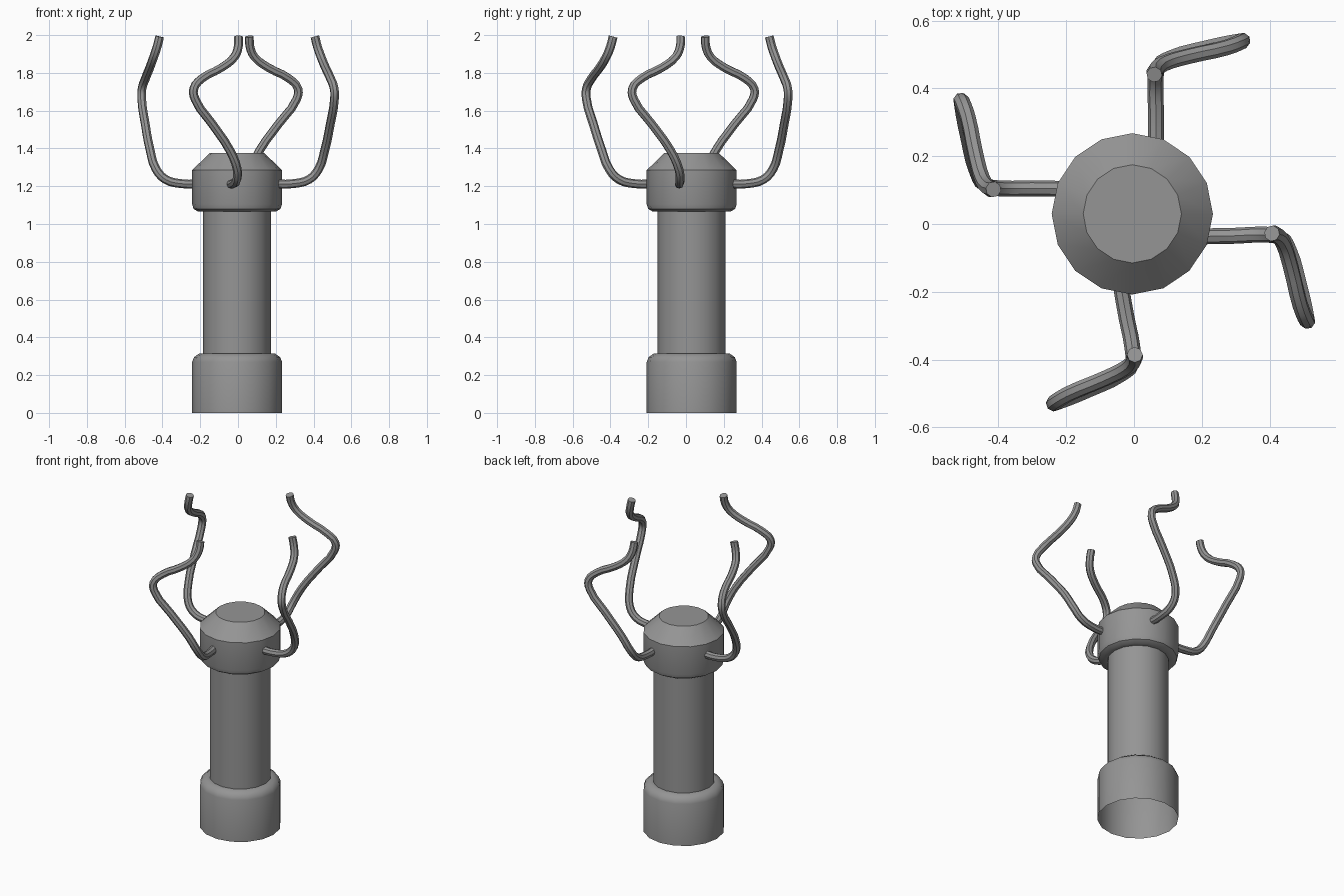
import bpy, bmesh, math
from mathutils import Vector, Matrix

cube = bpy.data.objects.get("Cube")
if cube:
    bpy.data.objects.remove(cube, do_unlink=True)

CENTRE = Vector((-0.005, 0.03, 0))
SIDES = 16

grey = bpy.data.materials.new("plain grey")
grey.use_nodes = True
colour = (0.3, 0.3, 0.3, 1)
grey.diffuse_color = colour
grey.node_tree.nodes["Principled BSDF"].inputs["Base Color"].default_value = colour


def finish(obj):
    bpy.ops.object.select_all(action="DESELECT")
    obj.select_set(True)
    bpy.context.view_layer.objects.active = obj
    bpy.ops.object.shade_smooth_by_angle(angle=math.radians(40))


def lathe(name, profile, cap_top=False):
    """Turn a (radius, height) profile around the body axis."""
    bm = bmesh.new()
    rings = []
    for r, z in profile:
        rings.append([bm.verts.new((r * math.cos(a), r * math.sin(a), z))
                      for a in (math.tau * i / SIDES for i in range(SIDES))])
    for low, high in zip(rings, rings[1:]):
        for i in range(SIDES):
            j = (i + 1) % SIDES
            bm.faces.new((low[i], low[j], high[j], high[i]))
    if cap_top:
        bm.faces.new(rings[-1])
    mesh = bpy.data.meshes.new(name)
    bm.to_mesh(mesh)
    bm.free()
    mesh.materials.append(grey)
    obj = bpy.data.objects.new(name, mesh)
    obj.location = CENTRE
    bpy.context.collection.objects.link(obj)
    finish(obj)


# Body: hollow base collar, shaft and chamfered head
lathe("base_collar", [(0.238, 0), (0.238, 0.27), (0.228, 0.295),
                      (0.2, 0.315), (0.18, 0.315)])
lathe("shaft", [(0.18, 0.315), (0.18, 1.065)])
lathe("head", [(0.18, 1.065), (0.205, 1.065), (0.23, 1.08), (0.238, 1.105),
               (0.238, 1.285), (0.145, 1.375)], cap_top=True)

# Bent arm path, relative to the body axis
ARM = [(0.18, -0.07, 1.212), (0.30, -0.07, 1.214), (0.38, -0.068, 1.236),
       (0.43, -0.075, 1.29), (0.462, -0.12, 1.39), (0.49, -0.22, 1.53),
       (0.51, -0.315, 1.66), (0.509, -0.323, 1.715), (0.49, -0.275, 1.77),
       (0.465, -0.165, 1.828), (0.443, -0.092, 1.885),
       (0.424, -0.068, 1.94), (0.411, -0.065, 1.992)]


def arm(name, degrees):
    curve = bpy.data.curves.new(name, "CURVE")
    curve.dimensions = "3D"
    curve.bevel_depth = 0.0235
    curve.bevel_resolution = 2
    curve.resolution_u = 3
    curve.use_fill_caps = True
    spline = curve.splines.new("BEZIER")
    spline.bezier_points.add(len(ARM) - 1)
    turn = Matrix.Rotation(math.radians(degrees), 3, "Z")
    for point, co in zip(spline.bezier_points, ARM):
        point.co = turn @ Vector(co)
        point.handle_left_type = point.handle_right_type = "AUTO"
    curve.materials.append(grey)
    obj = bpy.data.objects.new(name, curve)
    obj.location = CENTRE
    bpy.context.collection.objects.link(obj)
    bpy.ops.object.select_all(action="DESELECT")
    obj.select_set(True)
    bpy.context.view_layer.objects.active = obj
    bpy.ops.object.convert(target="MESH")
    finish(bpy.context.object)


# Four arms around the head; the front one is turned a little further
for name, degrees in (("left_arm", 1), ("back_arm", 90),
                      ("right_arm", 179), ("front_arm", -80)):
    arm(name, degrees)
